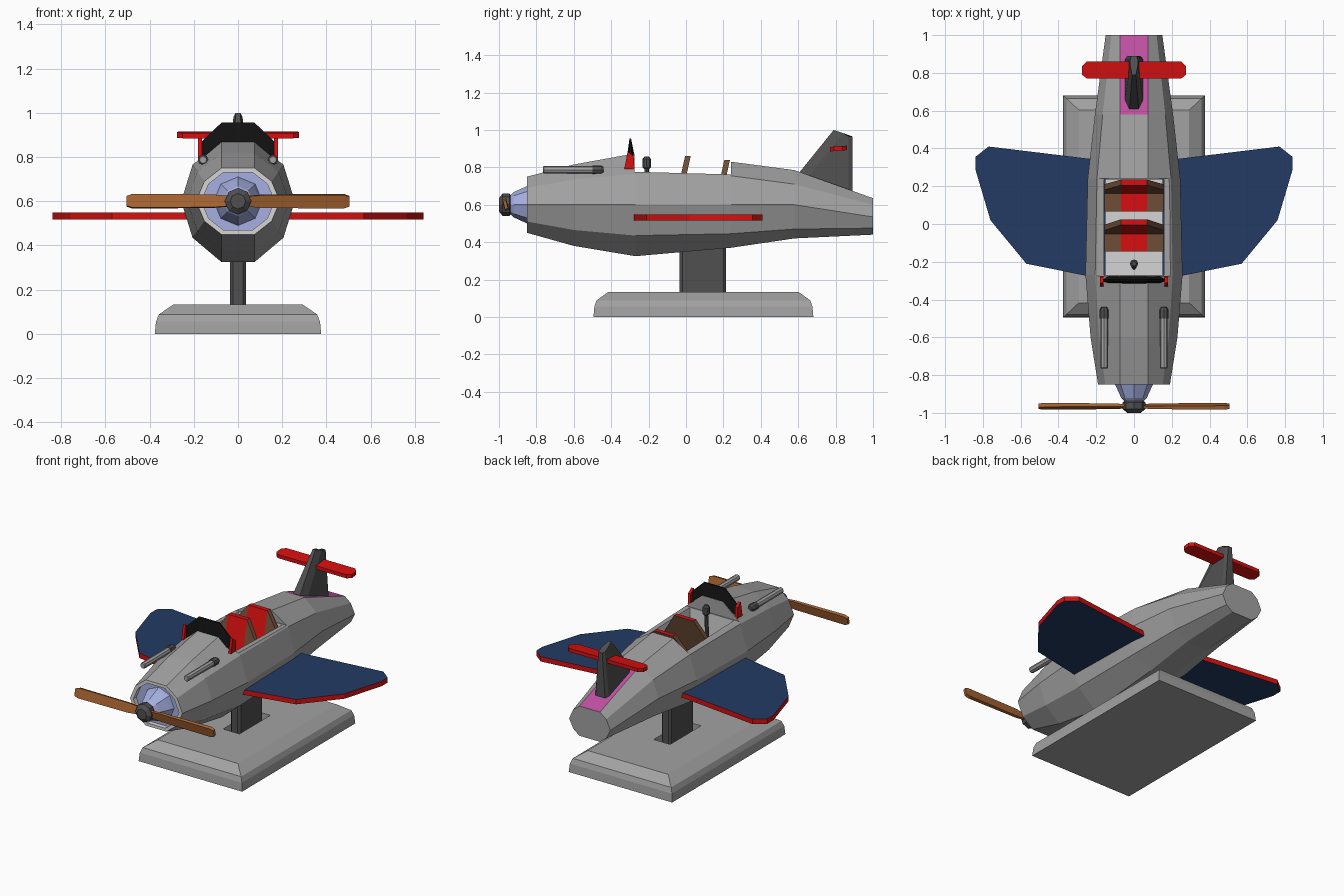
import bpy, bmesh
from math import cos, sin, tau, radians
from mathutils import Matrix

if "Cube" in bpy.data.objects:
    bpy.data.objects.remove(bpy.data.objects["Cube"])


def material(name, r, g, b):
    m = bpy.data.materials.new(name)
    m.use_nodes = True
    m.diffuse_color = (r, g, b, 1)
    node = next(n for n in m.node_tree.nodes if n.type == 'BSDF_PRINCIPLED')
    node.inputs["Base Color"].default_value = (r, g, b, 1)
    return m


GREY = material("hull grey", .36, .36, .36)
LIGHT = material("light grey", .66, .66, .66)
DARK = material("dark grey", .08, .08, .08)
BLACK = material("black", .006, .006, .006)
RED = material("red", .68, .005, .005)
BLUE = material("navy blue", .017, .043, .125)
MAGENTA = material("magenta", .52, .08, .35)
LAVENDER = material("lavender", .38, .43, .75)
WOOD = material("propeller wood", .38, .125, .03)
BROWN = material("seat brown", .16, .075, .038)


def loft(name, rings, mats, rule=None, cuts=(), matrix=None):
    """Skin equal-length rings of points, cap both ends, colour faces by rule."""
    bm = bmesh.new()
    loops = [[bm.verts.new(p) for p in ring] for ring in rings]
    n = len(loops[0])
    for a, b in zip(loops, loops[1:]):
        for i in range(n):
            j = (i + 1) % n
            bm.faces.new((a[i], a[j], b[j], b[i]))
    bm.faces.new(loops[0])
    bm.faces.new(loops[-1])
    for x in cuts:
        bmesh.ops.bisect_plane(bm, geom=bm.verts[:] + bm.edges[:] + bm.faces[:],
                               plane_co=(x, 0, 0), plane_no=(1, 0, 0))
    bmesh.ops.recalc_face_normals(bm, faces=bm.faces[:])
    bm.normal_update()
    if rule:
        for f in bm.faces:
            f.material_index = rule(f.calc_center_median(), f.normal)
    if matrix:
        bm.transform(matrix)
    me = bpy.data.meshes.new(name)
    bm.to_mesh(me)
    bm.free()
    for m in mats:
        me.materials.append(m)
    ob = bpy.data.objects.new(name, me)
    bpy.context.collection.objects.link(ob)
    return ob


def rect(x0, x1, y0, y1, z):
    return [(x0, y0, z), (x1, y0, z), (x1, y1, z), (x0, y1, z)]


def box(name, x, y, z, mats, rule=None, cuts=()):
    return loft(name, [rect(*x, *y, h) for h in z], mats, rule, cuts)


def mirrored(half):
    """Close a +x outline with its -x reflection."""
    return half + [(-x, z) for x, z in reversed(half)]


def turned(name, profile, x, z, sides, mats, rule=None):
    """Polygonal solid along y from (y, radius) pairs."""
    return loft(name, [[(x + r * cos(tau * i / sides), y, z + r * sin(tau * i / sides))
                        for i in range(sides)] for y, r in profile], mats, rule)


def carve(target, cutter):
    mod = target.modifiers.new("cut", 'BOOLEAN')
    mod.operation, mod.solver, mod.object = 'DIFFERENCE', 'EXACT', cutter
    cutter.hide_render = True
    bpy.context.view_layer.objects.active = target
    bpy.ops.object.modifier_apply(modifier=mod.name)
    bpy.data.objects.remove(cutter)


# Ten-sided fuselage: y, half width, then heights from top to bottom
stations = [(-.85, .19, .75, .69, .6, .51, .45),
            (-.6, .23, .815, .735, .6, .465, .38),
            (-.27, .257, .875, .765, .6, .435, .325),
            (.24, .245, .83, .755, .6, .445, .37),
            (.58, .207, .785, .71, .6, .47, .42),
            (1, .15, .635, .6, .535, .475, .44)]


def section(y, w, *heights):
    widths = (.075, .8 * w, w, .8 * w, .075)
    return [(x, y, z) for x, z in mirrored(list(zip(widths, heights)))]


def hull_rule(c, n):
    if c.y < -.8:
        return 1 if c.y < -.83 else 3
    return 2 if c.y > .6 and abs(c.x) < .01 and n.z > .5 else 0


hull_mats = [GREY, LIGHT, MAGENTA, LAVENDER]
body = [section(*s) for s in stations]
rim = [[(x * .87, y, .6 + (z - .6) * .87) for x, _, z in body[0]] for y in (-.82, -.85)]
fuselage = loft("fuselage", rim + body, hull_mats, hull_rule)

# Cockpit: remove the upper deck, then sink the tub
deck = [[(x, -.275, .776), (x, .24, .762), (x, .24, 1.1), (x, -.275, 1.1)] for x in (-.4, .4)]
carve(fuselage, loft("deck_cutter", deck, hull_mats))
carve(fuselage, box("tub_cutter", (-.16, .16), (-.27, .235), (.5, 1.05),
                    hull_mats, lambda c, n: 1))


# Two seats with a red centre stripe
def stripe(c, n):
    return int(abs(c.x) < .07 and n.y < .5)


for label, y, top in (("front", 0, .86), ("rear", .21, .84)):
    outline = mirrored([(.155, .5), (.155, .73), (.07, top)])
    back = [[(x, y + dy + (z - top) * .22, z) for x, z in outline] for dy in (-.005, .025)]
    loft(label + "_seat_back", back, [BROWN, RED], stripe, (-.07, .07))
    box(label + "_seat_cushion", (-.155, .155), (y - .145, y - .04), (.5, .64),
        [BROWN, RED], stripe, (-.07, .07))

# Control stick
loft("control_stick", [[(r * cos(tau * i / 8), y + r * sin(tau * i / 8), z) for i in range(8)]
     for z, y, r in ((.5, -.23, .012), (.79, -.21, .012), (.8, -.21, .022),
                     (.845, -.21, .022), (.858, -.21, .012))], [DARK])

# Windscreen arch, thinning to its upper edge, with red side brackets
outer = mirrored([(.17, .77), (.165, .87), (.075, .955)])
inner = mirrored([(.13, .77), (.13, .81), (.06, .86)])
for half in range(5):
    if half == 2:
        label = "windscreen_top"
    else:
        label = "windscreen_panel"
    a, b = half, half + 1
    loft(label, [[(outer[i][0], -.302, outer[i][1]), (outer[i][0], -.294, outer[i][1]),
                  (inner[i][0], -.275, inner[i][1]), (inner[i][0], -.315, inner[i][1])]
                 for i in (a, b)], [BLACK])
for s, side in ((1, "left"), (-1, "right")):
    loft(side + "_windscreen_bracket",
         [[(s * x, -.33, .79), (s * x, -.275, .79), (s * x, -.28, .86), (s * x, -.312, .885)]
          for x in (.162, .18)], [RED])

    # Guns on the cowl
    turned(side + "_gun", [(-.765, .016), (-.76, .02), (-.5, .02), (-.5, .024),
                           (-.455, .024), (-.44, .015)], s * .158, .787, 8,
           [GREY, DARK], lambda c, n: int(c.y > -.51))

    # Wings: blue faces, red edges
    plan = [(.15, .335), (.77, .41), (.84, .355), (.84, .29), (.76, .02), (.57, -.21), (.15, -.295)]
    loft(side + "_wing", [[(s * x, y, z) for x, y in plan] for z in (.517, .549)],
         [RED, BLUE], lambda c, n: int(abs(n.z) > .5))

    # Propeller blade, pitched about its own length
    pitch = Matrix.Translation((0, -.965, .6)) @ Matrix.Rotation(radians(14 * s), 4, 'X')
    blade = [(.02, .022, .006), (.12, .03, .008), (.48, .031, .011), (.505, .022, .009)]
    loft(side + "_propeller_blade",
         [[(s * x, -t, -h), (s * x, t, -h), (s * x, t, h), (s * x, -t, h)] for x, h, t in blade],
         [WOOD], matrix=pitch)

# Nose cone and hub
turned("nose_cone", [(-.82, .11), (-.85, .1), (-.92, .068), (-.945, .045)], 0, .6, 8, [LAVENDER])
turned("propeller_hub", [(-.93, .045), (-.945, .06), (-.98, .06), (-1, .035)], 0, .6, 8, [DARK])

# Tail fin and the cross plane near its tip
fin = [[(w * s, y, z) for s, y, z in ((.5, yf, zf), (1, yf + .05, zm), (1, yr - .02, zr), (.7, yr, zr),
                                      (-.7, yr, zr), (-1, yr - .02, zr), (-1, yf + .05, zm), (-.5, yf, zf))]
       for w, yf, zf, zm, yr, zr in ((.05, .6, .765, .745, .89, .66), (.02, .79, 1, .983, .89, .965))]
loft("tail_fin", fin, [DARK])
plan = mirrored([(.25, .77), (.275, .79), (.275, .835), (.25, .86)])
loft("tailplane", [[(x, y, z + (y - .81) * .08) for x, y in plan] for z in (.888, .912)], [RED])

# Stand: bevelled base with a slot, and the post
base = loft("stand_base", [rect(-x, x, .093 - y, .093 + y, z) for x, y, z in
                           ((.376, .588, 0), (.371, .583, .055), (.358, .572, .088), (.292, .51, .133))],
            [GREY])
carve(base, box("slot_cutter", (-.06, .06), (-.07, .25), (.08, .2), [GREY]))
post = [[(x, y, z) for x, y in mirrored([(.022, -.035), (.036, -.02), (.036, .2), (.022, .215)])]
        for z in (.07, .42)]
loft("stand_post", post, [DARK])
